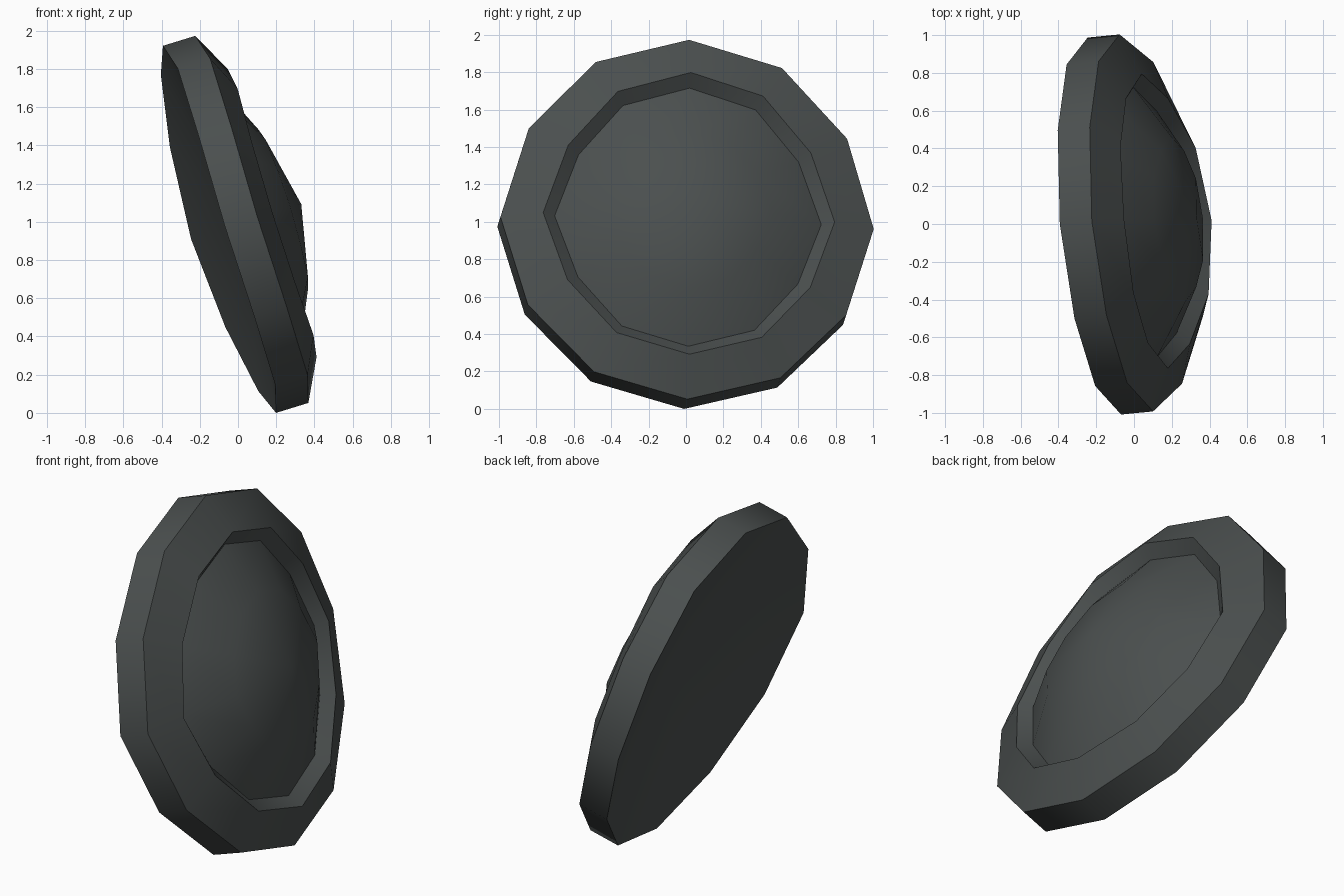
import bpy, bmesh, math
from mathutils import Vector

if "Cube" in bpy.data.objects:
    bpy.data.objects.remove(bpy.data.objects["Cube"])

SIDES = 12
# Tilted frame of the disc: up, sideways and outward axes
origin = Vector((-0.097, -0.005, 0.968))
up = Vector((-0.296, 0.005, 0.961)).normalized()
out = Vector((0.961, 0.095, 0.296)).normalized()
side = up.cross(out).normalized()

# Rings: radius, height, backward bend at the sides, bend exponent, pull-in between the quarters
RINGS = [
    (1.005, 0.0, 0.063, 3, 0.018),   # back rim
    (1.005, 0.178, 0.063, 3, 0.018), # front rim
    (0.788, 0.29, 0.072, 2, 0.045),  # outer lip of groove
    (0.722, 0.22, 0.055, 2, 0.055),  # foot of dome
    (0.44, 0.35, 0.0, 2, 0.05),      # middle of dome
]


def point(radius, height, bend, power, pull, k):
    a = 2 * math.pi * k / SIDES
    h = height - bend * abs(math.sin(a)) ** power
    r = radius * (1 - pull * (0.0, 0.25, 1.0, 0.15)[min(k % 6, 6 - k % 6)])
    return origin + up * r * math.cos(a) - side * r * math.sin(a) + out * h


bm = bmesh.new()
loops = [[bm.verts.new(point(*r, k)) for k in range(SIDES)] for r in RINGS]

# Rim, sloped face, groove and dome
for a, b in zip(loops, loops[1:]):
    for k in range(SIDES):
        j = (k + 1) % SIDES
        bm.faces.new((a[k], a[j], b[j], b[k]))

# Dome cap and hollow back
for loop, height in ((loops[-1], 0.45), (loops[0], 0.15)):
    apex = bm.verts.new(origin + out * height)
    for k in range(SIDES):
        bm.faces.new((loop[k], loop[(k + 1) % SIDES], apex))
bmesh.ops.recalc_face_normals(bm, faces=bm.faces[:])

# Rest exactly on the ground
low = min(v.co.z for v in bm.verts)
for v in bm.verts:
    v.co.z -= low

mesh = bpy.data.meshes.new("domed_disc")
bm.to_mesh(mesh)
bm.free()
disc = bpy.data.objects.new("domed_disc", mesh)
bpy.context.collection.objects.link(disc)

mat = bpy.data.materials.new("dark slate grey")
mat.diffuse_color = (0.07, 0.079, 0.078, 1)
mat.use_nodes = True
mat.node_tree.nodes["Principled BSDF"].inputs["Base Color"].default_value = mat.diffuse_color
mesh.materials.append(mat)

bpy.context.view_layer.objects.active = disc
disc.select_set(True)
bpy.ops.object.shade_smooth_by_angle(angle=math.radians(40))
